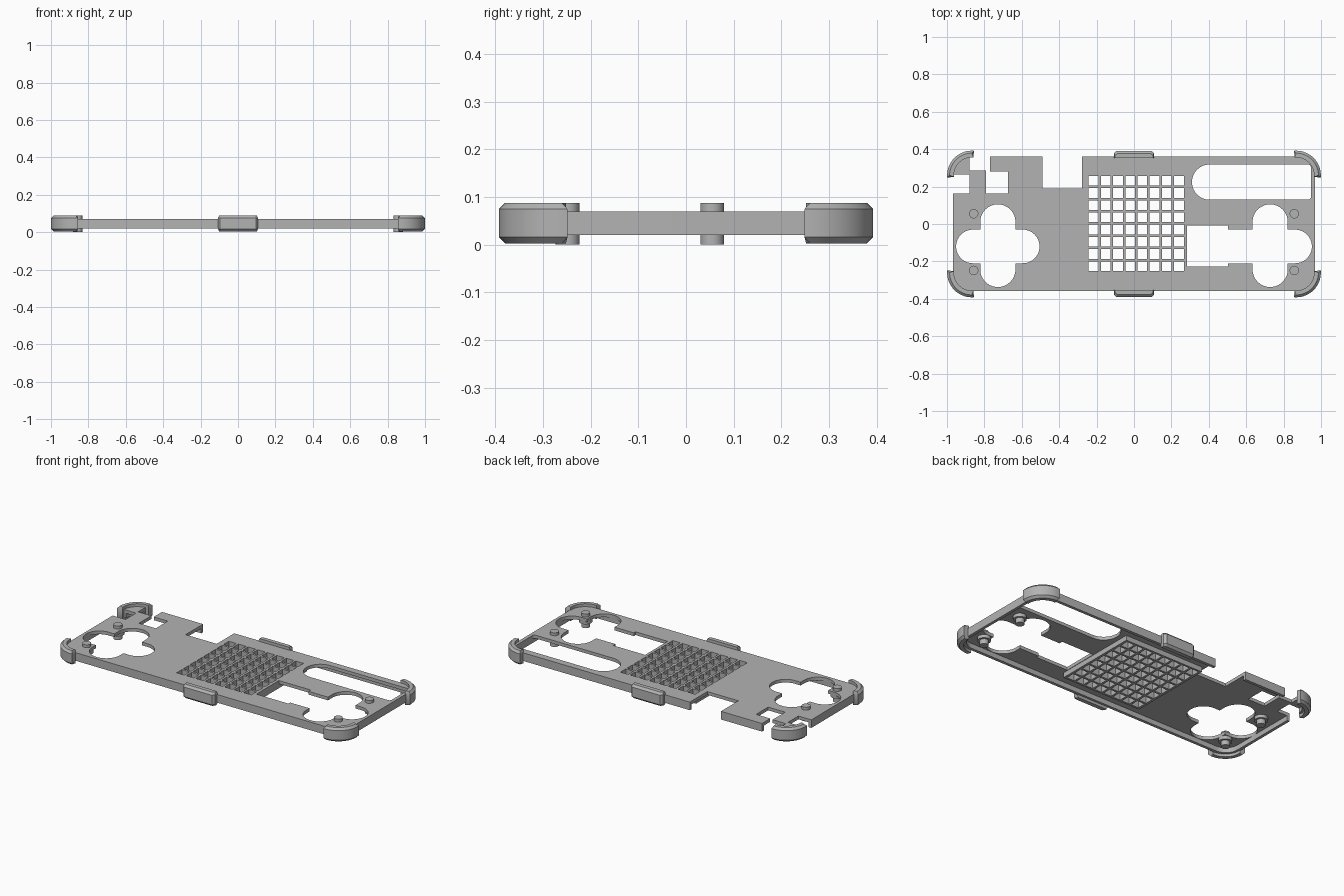
import bpy, bmesh
from math import sin, cos, radians

cube = bpy.data.objects.get("Cube")
if cube:
    bpy.data.objects.remove(cube)

grey = bpy.data.materials.new("plain_grey")
grey.use_nodes = True
colour = (0.45, 0.45, 0.45, 1)
grey.diffuse_color = colour
grey.node_tree.nodes["Principled BSDF"].inputs["Base Color"].default_value = colour

BOTTOM, TOP, SKIN = 0.02, 0.07, 0.05      # rim foot, plate top, plate underside


def arc(cx, cy, r, a0, a1, n=14):
    return [(cx + r * cos(radians(a0 + (a1 - a0) * i / n)),
             cy + r * sin(radians(a0 + (a1 - a0) * i / n))) for i in range(n + 1)]


def rounded(x0, x1, y0, y1, right=0, left=None):
    """Rectangle outline with separate corner radii for its right and left ends."""
    left = right if left is None else left
    pts = []
    for x, y, r, a in ((x1 - right, y1 - right, right, 0), (x0 + left, y1 - left, left, 90),
                       (x0 + left, y0 + left, left, 180), (x1 - right, y0 + right, right, 270)):
        for p in (arc(x, y, r, a, a + 90) if r else [(x, y)]):
            if not pts or abs(p[0] - pts[-1][0]) + abs(p[1] - pts[-1][1]) > 1e-5:
                pts.append(p)
    if abs(pts[0][0] - pts[-1][0]) + abs(pts[0][1] - pts[-1][1]) < 1e-5:
        pts.pop()
    return pts


def loft(bm, layers):
    """Closed solid through matching outlines given as (z, points)."""
    rings = [[bm.verts.new((x, y, z)) for x, y in pts] for z, pts in layers]
    n = len(rings[0])
    bm.faces.new(rings[0][::-1])
    bm.faces.new(rings[-1])
    for a, b in zip(rings, rings[1:]):
        for i in range(n):
            j = (i + 1) % n
            bm.faces.new((a[i], a[j], b[j], b[i]))


def solid(name, *lofts):
    bm = bmesh.new()
    for layers in lofts:
        loft(bm, layers)
    bmesh.ops.recalc_face_normals(bm, faces=bm.faces)
    mesh = bpy.data.meshes.new(name)
    bm.to_mesh(mesh)
    bm.free()
    mesh.materials.append(grey)
    ob = bpy.data.objects.new(name, mesh)
    bpy.context.collection.objects.link(ob)
    return ob


def activate(ob):
    bpy.ops.object.select_all(action='DESELECT')
    ob.select_set(True)
    bpy.context.view_layer.objects.active = ob


def combine(target, operation, *outlines, z0=-0.1, z1=0.2):
    tool = solid("cutter", *[[(z0, o), (z1, o)] for o in outlines])
    tool.hide_render = True
    mod = target.modifiers.new("combine", 'BOOLEAN')
    mod.operation, mod.solver, mod.object = operation, 'EXACT', tool
    activate(target)
    bpy.ops.object.modifier_apply(modifier=mod.name)
    bpy.data.objects.remove(tool)


# Tray: thin plate with a rim hanging from its edge
shell = rounded(-0.968, 0.968, -0.357, 0.36, 0.1)
plate = solid("plate", [(BOTTOM, shell), (TOP, shell)])
combine(plate, 'DIFFERENCE', rounded(-0.95, 0.95, -0.339, 0.342, 0.082), z1=SKIN)

# Deep grille of square cells
combine(plate, 'UNION', rounded(-0.257, 0.281, -0.264, 0.27), z0=BOTTOM, z1=0.06)
pitch, cell = 0.0652, 0.052
steps = [(i - 3.5) * pitch for i in range(8)]
combine(plate, 'DIFFERENCE', *[rounded(0.012 + u - cell / 2, 0.012 + u + cell / 2,
                                       0.003 + v - cell / 2, 0.003 + v + cell / 2)
                               for u in steps for v in steps])

# Cross-shaped openings, side window and long slot
combine(plate, 'DIFFERENCE', rounded(-0.951, -0.505, -0.21, -0.03, 0.09),
        rounded(0.45, 0.951, -0.21, -0.03, 0.09, 0),
        rounded(0.31, 0.946, 0.13, 0.318, 0.015, 0.094))
combine(plate, 'DIFFERENCE', *[rounded(x - 0.094, x + 0.094, -0.337, 0.105, 0.094)
                               for x in (-0.728, 0.728)],
        rounded(0.284, 0.503, -0.227, -0.008))

# Notches in the back edge and around the back right corner
combine(plate, 'DIFFERENCE', rounded(-0.49, -0.278, 0.19, 0.5),
        rounded(-1.1, -0.88, 0.163, 0.265),
        [(-0.88, 0.285), (-0.79, 0.285), (-0.79, 0.163), (-0.674, 0.163),
         (-0.674, 0.28), (-0.77, 0.28), (-0.77, 0.5), (-0.88, 0.5)])

# Locating pegs, each with a wider boss under the plate
parts = [plate]
for side, sx in (("left", 1), ("right", -1)):
    for end, y in (("back", 0.055), ("front", -0.248)):
        layers = [(z, arc(sx * 0.857, y, r, 0, 345, 23)) for z, r in
                  ((0.001, 0.025), (0.03, 0.025), (0.03, 0.037), (SKIN + 0.002, 0.037),
                   (SKIN + 0.002, 0.025), (0.088, 0.025))]
        parts.append(solid(f"{end}_{side}_peg", layers))


# Bumpers with chamfered outer edges
def bumper(name, outline, sx, sy):
    layers = [(z, [(sx * x, sy * y) for x, y in outline(c)])
              for z, c in ((0.003, 0.013), (0.016, 0), (0.075, 0), (0.088, 0.013))]
    parts.append(solid(name, layers))


def corner(c):
    turn = 5 - c * 400
    return (arc(0.867, 0.26, 0.132 - c, -turn, 90 + turn, 18)
            + arc(0.867, 0.26, 0.096, 95, -5, 18))


def middle(c):
    w, d = 0.107 - c * 0.5, 0.391 - c
    return [(-w, 0.353), (w, 0.353), (w, d - 0.012), (w - 0.012, d),
            (0.012 - w, d), (-w, d - 0.012)]


for end, sy in (("back", 1), ("front", -1)):
    bumper(f"{end}_middle_bumper", middle, 1, sy)
    for side, sx in (("left", 1), ("right", -1)):
        bumper(f"{end}_{side}_corner_bumper", corner, sx, sy)

for ob in parts:
    activate(ob)
    bpy.ops.object.shade_smooth_by_angle(angle=radians(30))
